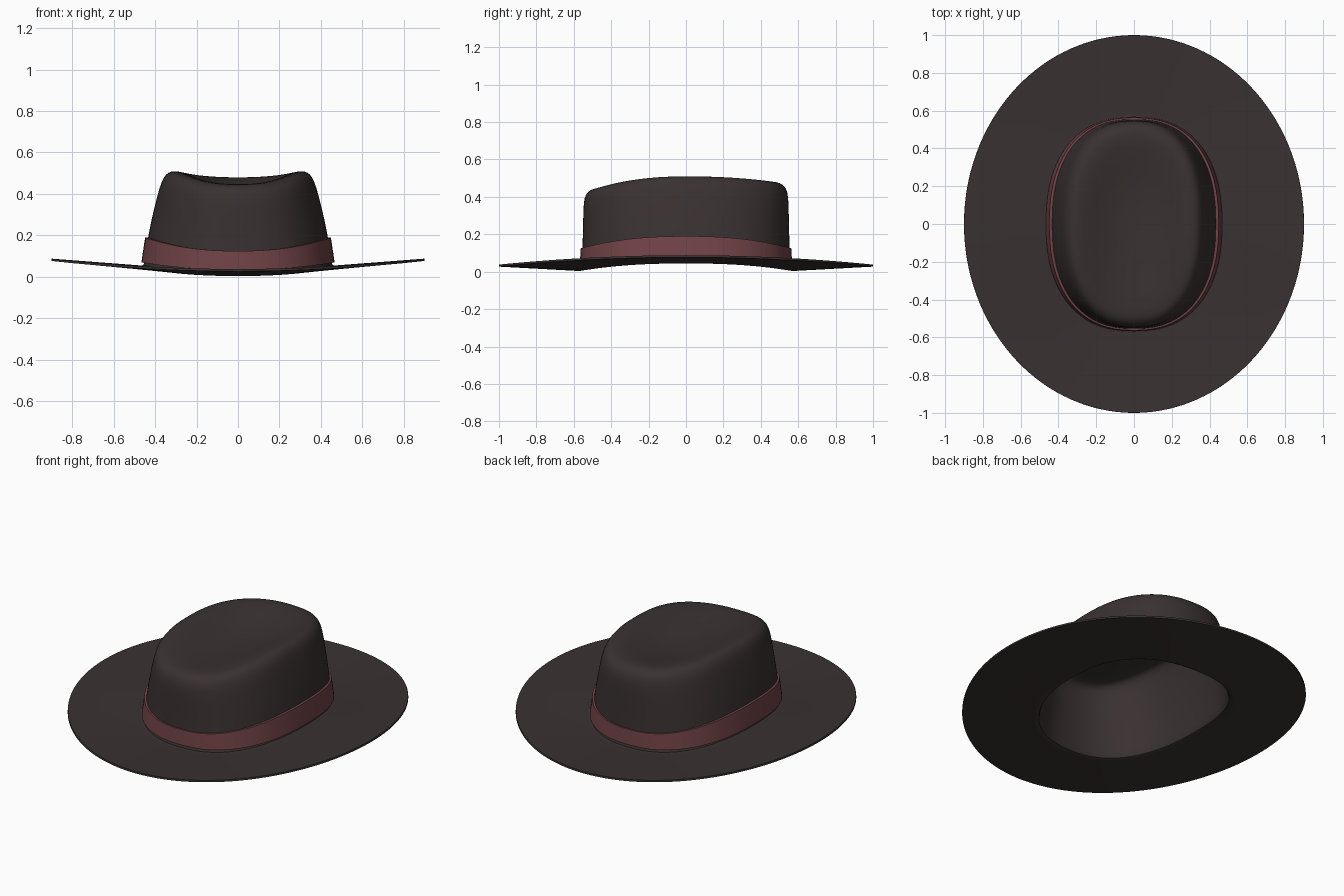
import bpy, bmesh, math

if "Cube" in bpy.data.objects:
    bpy.data.objects.remove(bpy.data.objects["Cube"])

SEG = 96


def material(name, rgb):
    m = bpy.data.materials.new(name)
    m.diffuse_color = (*rgb, 1)
    m.use_nodes = True
    m.node_tree.nodes["Principled BSDF"].inputs["Base Color"].default_value = m.diffuse_color
    return m


felt = material("dark brown felt", (0.042, 0.031, 0.031))
ribbon = material("wine ribbon", (0.165, 0.056, 0.062))


def oval(a, b, t, n):
    """Point on a superellipse of exponent n."""
    c, s = math.cos(t), math.sin(t)
    return (a * math.copysign(abs(c) ** (2 / n), c),
            b * math.copysign(abs(s) ** (2 / n), s))


def loft(name, rings, mat, zfun, centre=None, closed=False):
    """Skin a list of (a, b, exponent, key) rings; zfun(key, angle) gives height."""
    bm = bmesh.new()
    loops = []
    for a, b, n, key in rings:
        loop = []
        for i in range(SEG):
            t = 2 * math.pi * i / SEG
            x, y = oval(a, b, t, n)
            loop.append(bm.verts.new((x, y, zfun(key, t))))
        loops.append(loop)
    pairs = list(zip(loops, loops[1:]))
    if closed:
        pairs.append((loops[-1], loops[0]))
    for p, q in pairs:
        for i in range(SEG):
            j = (i + 1) % SEG
            bm.faces.new((p[i], p[j], q[j], q[i]))
    if centre is not None:
        c = bm.verts.new((0, 0, centre))
        for i in range(SEG):
            bm.faces.new((loops[-1][i], loops[-1][(i + 1) % SEG], c))
    if closed:
        bmesh.ops.recalc_face_normals(bm, faces=bm.faces)
    me = bpy.data.meshes.new(name)
    bm.to_mesh(me)
    bm.free()
    me.materials.append(mat)
    ob = bpy.data.objects.new(name, me)
    bpy.context.collection.objects.link(ob)
    return ob


def finish(ob):
    bpy.ops.object.select_all(action='DESELECT')
    ob.select_set(True)
    bpy.context.view_layer.objects.active = ob
    for m in list(ob.modifiers):
        bpy.ops.object.modifier_apply(modifier=m.name)
    bpy.ops.object.shade_smooth_by_angle(angle=math.radians(40))


# Hat body: brim, crown wall, rounded rim and dished top in one felt skin
DISH = 0.43


def hat_z(key, t):
    kind, k = key
    c2, s = math.cos(t) ** 2, math.sin(t)
    base = 0.014 + 0.04 * c2
    rim = 0.512 - s * s * (0.064 if s < 0 else 0.03)
    if kind == "brim":
        return base + (0.038 + 0.05 * c2 - base) * k
    if kind == "wall":
        return base + (rim - base) * k
    return rim + (DISH - rim) * k


rings = []
for k in (1, 0.98, 0.85, 0.7, 0.55, 0.4, 0.25, 0.12, 0.04, 0.0):
    rings.append((0.455 + 0.445 * k, 0.56 + 0.44 * k, 2.35 - 0.35 * k, ("brim", k)))
for a, b, k in ((0.452, 0.559, 0.04), (0.43, 0.552, 0.36), (0.405, 0.55, 0.6),
                (0.378, 0.548, 0.83), (0.36, 0.536, 0.93),
                (0.335, 0.505, 0.988), (0.303, 0.46, 1.0)):
    rings.append((a, b, 2.35, ("wall", k)))
for a, b, k in ((0.26, 0.40, 0.12), (0.2, 0.31, 0.45), (0.13, 0.2, 0.8), (0.06, 0.1, 0.96)):
    rings.append((a, b, 2.2, ("dish", k)))

hat = loft("felt_hat_body", rings, felt, hat_z, centre=DISH)
sub = hat.modifiers.new("smooth", 'SUBSURF')
sub.levels = sub.render_levels = 1
sol = hat.modifiers.new("felt thickness", 'SOLIDIFY')
sol.thickness = 0.011
sol.offset = -1
finish(hat)


# Ribbon band hugging the base of the crown
def band_z(k, t):
    c2 = math.cos(t) ** 2
    low, high = 0.035 + 0.035 * c2, 0.125 + 0.065 * c2
    return low + (high - low) * k


band = loft("hat_band", [(0.466, 0.568, 2.35, 0), (0.448, 0.563, 2.35, 1),
                         (0.428, 0.549, 2.35, 1), (0.447, 0.553, 2.35, 0)],
            ribbon, band_z, closed=True)
finish(band)
